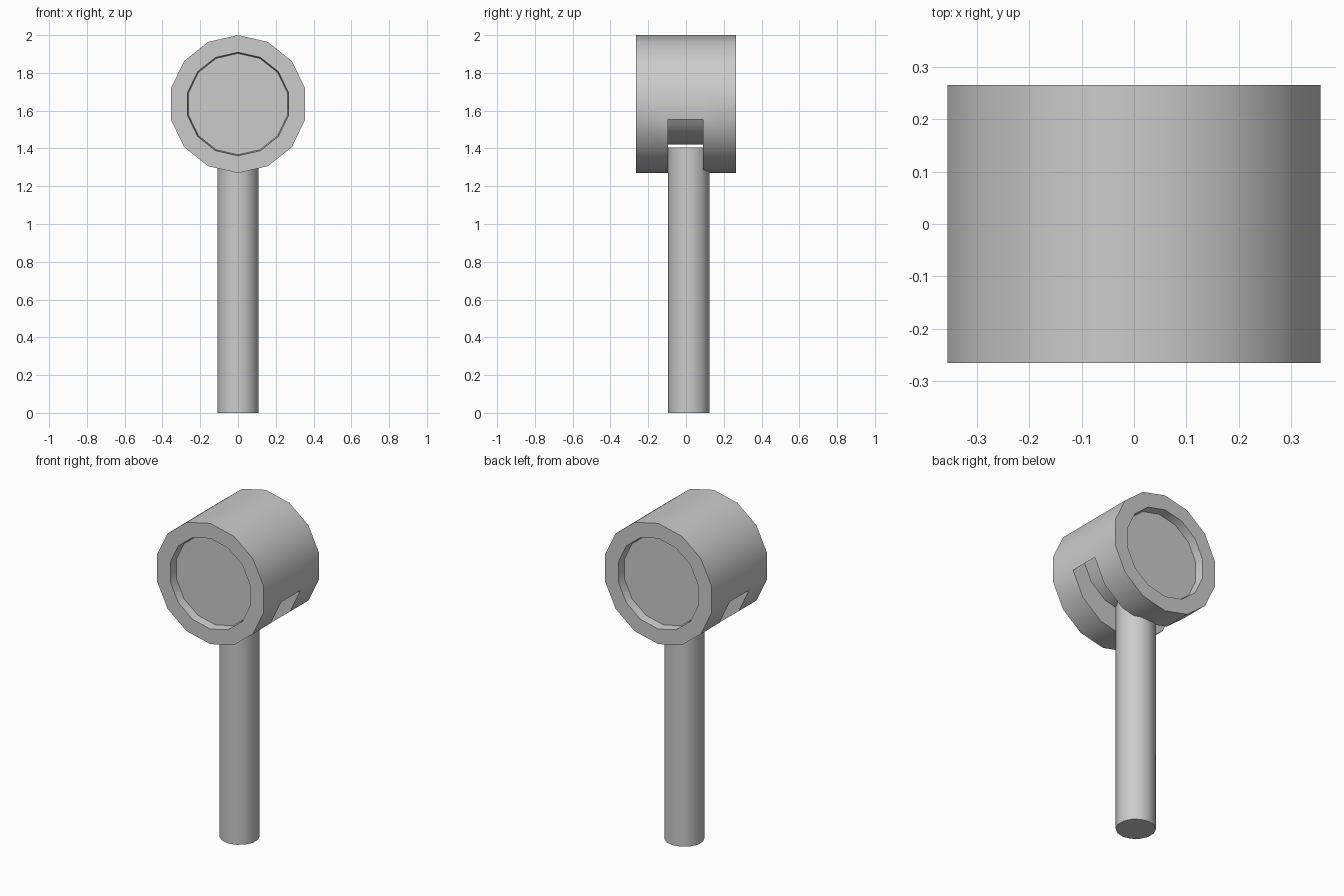
import bpy, bmesh
from math import sin, cos, tau, radians
from mathutils import Vector

if "Cube" in bpy.data.objects:
    bpy.data.objects.remove(bpy.data.objects["Cube"])

SIDES = 14
HEAD_Z, HEAD_R = 1.635, 0.365


def lathe(rings, place):
    """Loft 14-sided rings (radius, position along axis) and cap both ends."""
    bm = bmesh.new()
    loops = [[bm.verts.new(place(r * sin(tau * i / SIDES), r * cos(tau * i / SIDES), t))
              for i in range(SIDES)] for r, t in rings]
    bands = []
    for a, b in zip(loops, loops[1:]):
        bands.append([bm.faces.new((a[i], a[(i + 1) % SIDES], b[(i + 1) % SIDES], b[i]))
                      for i in range(SIDES)])
    bm.faces.new(loops[0])
    bm.faces.new(loops[-1])
    bmesh.ops.recalc_face_normals(bm, faces=bm.faces)
    return bm, bands


def finish(bm, name):
    bmesh.ops.recalc_face_normals(bm, faces=bm.faces)
    mesh = bpy.data.meshes.new(name)
    bm.to_mesh(mesh)
    bm.free()
    obj = bpy.data.objects.new(name, mesh)
    bpy.context.collection.objects.link(obj)
    bpy.ops.object.select_all(action='DESELECT')
    obj.select_set(True)
    bpy.context.view_layer.objects.active = obj
    bpy.ops.object.shade_smooth_by_angle(angle=radians(30))
    return obj


# Head: drum along y with a shallow recess in each end
head, bands = lathe(
    [(0.268, -0.215), (0.274, -0.265), (HEAD_R, -0.265), (HEAD_R, -0.095),
     (HEAD_R, 0.09), (HEAD_R, 0.265), (0.274, 0.265), (0.268, 0.215)],
    lambda u, v, t: (u, t, HEAD_Z + v))

# Slot under the head: push the six lower faces of the middle band inwards
slot = bands[3][4:10]
new = bmesh.ops.extrude_face_region(head, geom=slot)['geom']
for v in (g for g in new if isinstance(g, bmesh.types.BMVert)):
    v.co = Vector((v.co.x * 0.79, v.co.y, 1.42 + (v.co.z - (HEAD_Z - HEAD_R)) * 0.79))
bmesh.ops.delete(head, geom=[f for f in slot if f.is_valid], context='FACES_ONLY')
finish(head, "head")

# Handle: plain rod reaching up into the slot
handle, _ = lathe([(0.11, 0.0), (0.11, 1.405)], lambda u, v, t: (u, 0.015 + v, t))
finish(handle, "handle")
